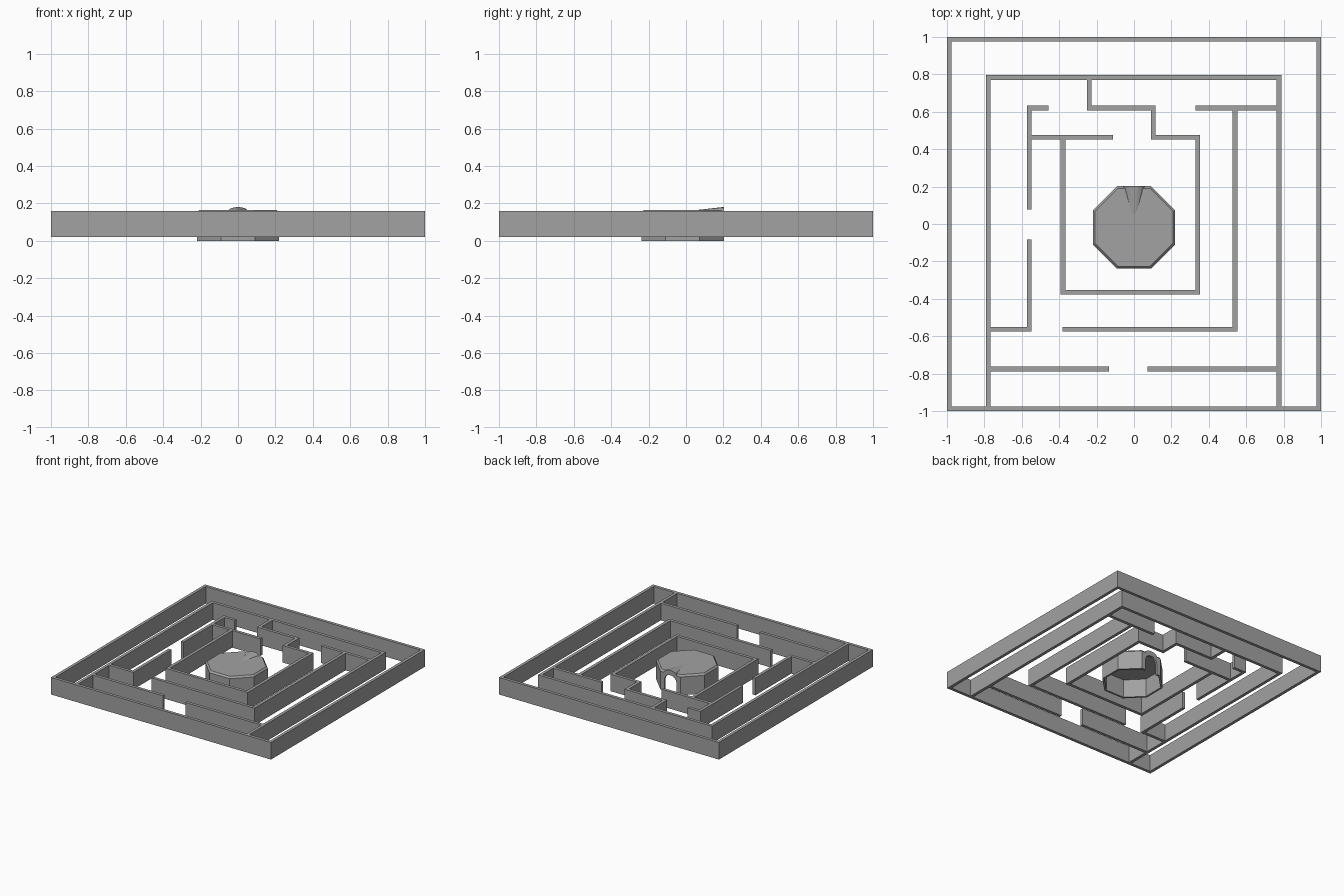
import bpy, bmesh, math
from mathutils import Vector

if "Cube" in bpy.data.objects:
    bpy.data.objects.remove(bpy.data.objects["Cube"])

# Single stone colour
stone = bpy.data.materials.new("stone_grey")
stone.use_nodes = True
GREY = (0.36, 0.36, 0.36, 1)
stone.diffuse_color = GREY
stone.node_tree.nodes["Principled BSDF"].inputs["Base Color"].default_value = GREY


def finish(name, bm):
    bmesh.ops.recalc_face_normals(bm, faces=bm.faces)
    mesh = bpy.data.meshes.new(name)
    bm.to_mesh(mesh)
    bm.free()
    mesh.materials.append(stone)
    obj = bpy.data.objects.new(name, mesh)
    bpy.context.collection.objects.link(obj)
    return obj


def loft(bm, a, b):
    """Closed solid between two matching rings of points."""
    va = [bm.verts.new(p) for p in a]
    vb = [bm.verts.new(p) for p in b]
    bm.faces.new(va)
    bm.faces.new(vb)
    for i in range(len(va)):
        j = (i + 1) % len(va)
        bm.faces.new((va[i], va[j], vb[j], vb[i]))


LOW, HIGH, T = 0.02, 0.16, 0.0125   # wall bottom, wall top, half thickness


def walls(name, *paths):
    """Straight axis-aligned walls along each path, with square mitred ends."""
    bm = bmesh.new()
    for path in paths:
        for (x0, y0), (x1, y1) in zip(path, path[1:]):
            x0, x1 = sorted((x0, x1))
            y0, y1 = sorted((y0, y1))
            ring = [(x0 - T, y0 - T), (x1 + T, y0 - T), (x1 + T, y1 + T), (x0 - T, y1 + T)]
            loft(bm, [(x, y, LOW) for x, y in ring], [(x, y, HIGH) for x, y in ring])
    return finish(name, bm)


# Maze walls
E = 1 - T
walls("outer_wall", [(-E, -E), (E, -E), (E, E), (-E, E), (-E, -E)])
walls("second_wall", [(-.78, -E), (-.78, .783), (.775, .783), (.775, -E)])
walls("front_walls", [(-.78, -.775), (-.145, -.775)], [(.085, -.775), (.775, -.775)])
walls("left_passage_walls", [(-.47, .62), (-.56, .62), (-.56, .09)],
      [(-.56, -.095), (-.56, -.563), (-.78, -.563)])
walls("right_passage_walls", [(.34, .62), (.775, .62)],
      [(.54, .62), (.54, -.563), (-.37, -.563)])
walls("inner_wall", [(-.24, .783), (-.24, .62), (.103, .62), (.103, .463),
                     (.34, .463), (.34, -.365), (-.38, -.365), (-.38, .463)],
      [(-.56, .463), (-.125, .463)])

# Central octagonal hut
CY, APOTHEM, THICK, EAVE = -0.018, 0.22, 0.016, 0.15


def octagon(apothem, z):
    r = apothem / math.cos(math.pi / 8)
    return [Vector((r * math.cos(a), CY + r * math.sin(a), z))
            for a in (math.pi / 8 + i * math.pi / 4 for i in range(8))]


bm = bmesh.new()
outer, inner = octagon(APOTHEM, 0), octagon(APOTHEM - THICK, 0)
rise = Vector((0, 0, EAVE))
for i in range(8):
    if i == 1:      # back side holds the doorway
        continue
    j = (i + 1) % 8
    ring = [outer[i], outer[j], inner[j], inner[i]]
    loft(bm, ring, [p + rise for p in ring])
finish("hut_walls", bm)

# Arched doorway in the back side
DOOR, SPRING = 0.055, 0.09


def arch(radius, z, height, y):
    return [(radius * math.cos(a), y, z + height * math.sin(a))
            for a in (i * math.pi / 8 for i in range(9))]


back = CY + APOTHEM
half = outer[1].x
bm = bmesh.new()
profile = ([(half, back, 0), (half, back, EAVE), (-half, back, EAVE), (-half, back, 0), (-DOOR, back, 0)]
           + arch(DOOR, SPRING, 0.05, back)[::-1] + [(DOOR, back, 0)])
loft(bm, profile, [(x, y - THICK, z) for x, y, z in profile])
finish("hut_door_wall", bm)

# Shallow roof with a tapered hood above the door
bm = bmesh.new()
loft(bm, octagon(APOTHEM, EAVE), octagon(APOTHEM - 0.012, 0.164))
finish("hut_roof", bm)

bm = bmesh.new()
loft(bm, arch(0.058, EAVE, 0.031, back), arch(0.02, EAVE, 0.013, 0.04))
finish("door_hood", bm)
